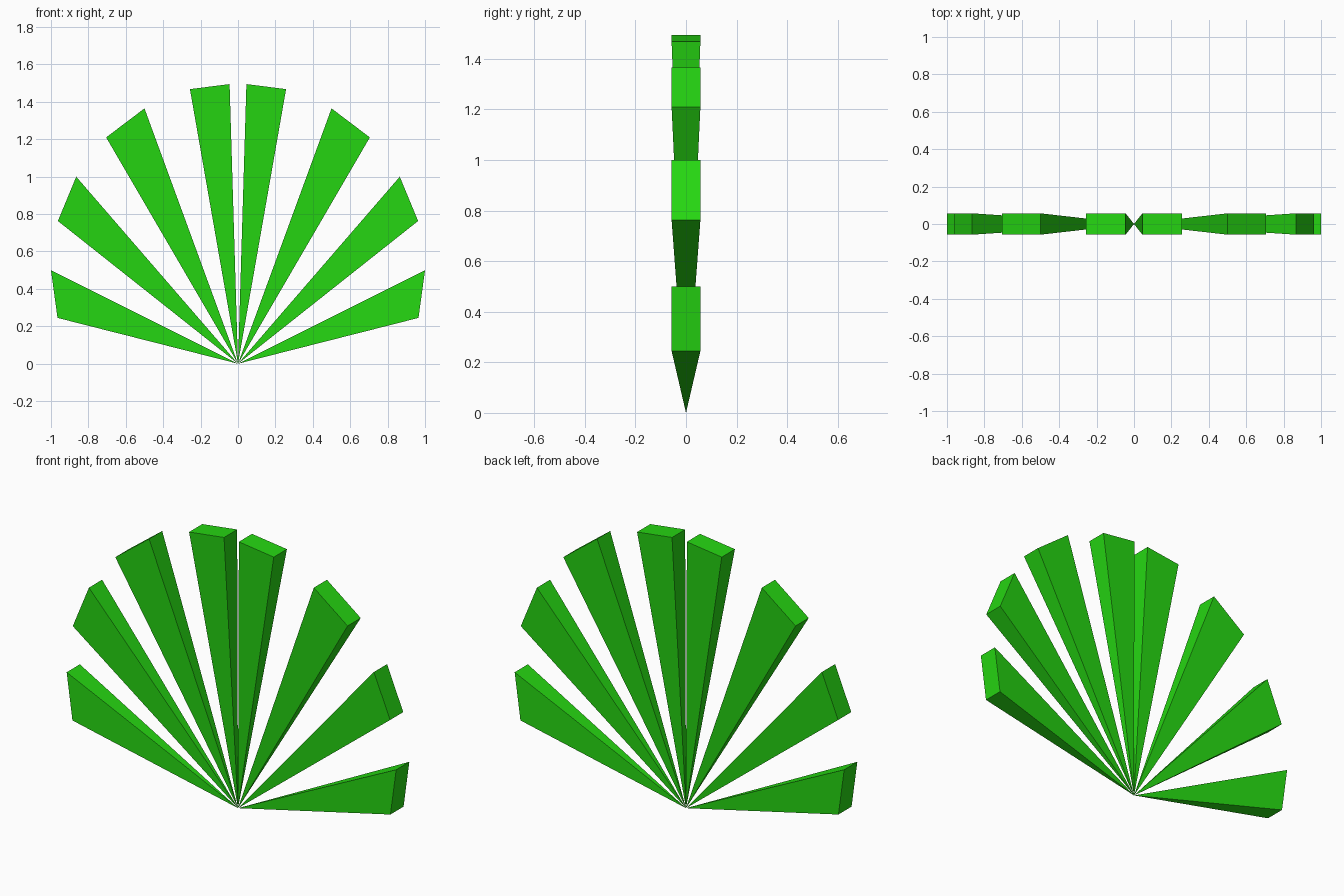
import bpy
import bmesh

cube = bpy.data.objects.get("Cube")
if cube:
    bpy.data.objects.remove(cube, do_unlink=True)

HALF_DEPTH = 0.057

green = bpy.data.materials.new("leaf_green")
green.use_nodes = True
colour = (0.019, 0.68, 0.006, 1.0)
green.diffuse_color = colour
green.node_tree.nodes["Principled BSDF"].inputs["Base Color"].default_value = colour


def make_blade(name, inner, outer, side):
    """Long pyramid: apex at the root, rectangular end between two tip points."""
    bm = bmesh.new()
    apex = bm.verts.new((0, 0, 0))
    end = [bm.verts.new((side * x, y, z))
           for (x, z), y in ((inner, -HALF_DEPTH), (outer, -HALF_DEPTH),
                             (outer, HALF_DEPTH), (inner, HALF_DEPTH))]
    bm.faces.new(end)
    for i in range(4):
        bm.faces.new((apex, end[i], end[(i + 1) % 4]))
    bmesh.ops.recalc_face_normals(bm, faces=bm.faces)
    mesh = bpy.data.meshes.new(name)
    bm.to_mesh(mesh)
    bm.free()
    mesh.materials.append(green)
    bpy.context.collection.objects.link(bpy.data.objects.new(name, mesh))


# Tip edges (x, z) of each blade, from the top of the fan to the bottom
blades = {
    "top_blade": ((0.045, 1.495), (0.257, 1.468)),
    "upper_blade": ((0.5, 1.365), (0.705, 1.21)),
    "middle_blade": ((0.865, 1.0), (0.963, 0.763)),
    "lower_blade": ((1.0, 0.5), (0.965, 0.245)),
}
for name, (inner, outer) in blades.items():
    make_blade("left_" + name, inner, outer, 1)
    make_blade("right_" + name, inner, outer, -1)
